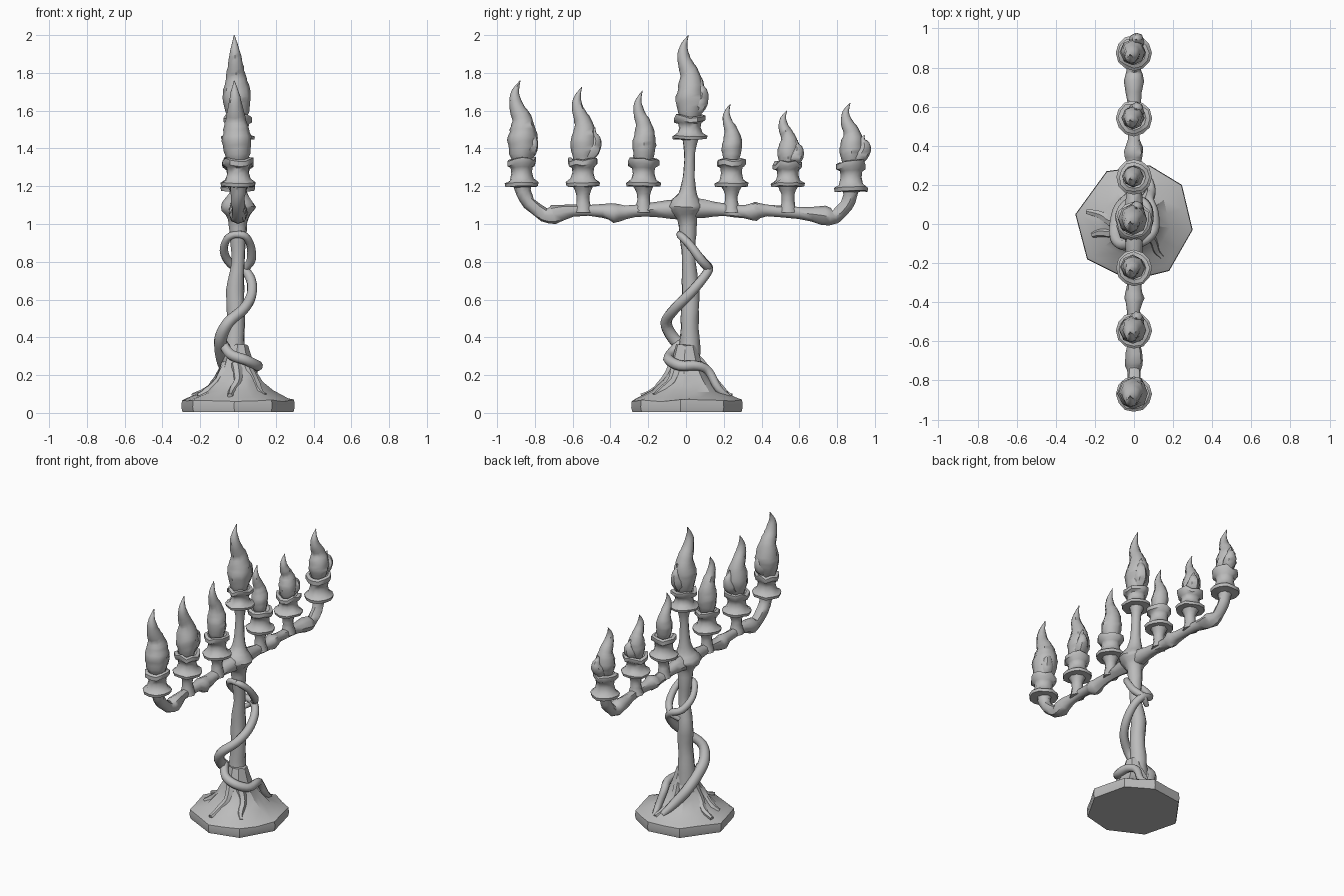
import bpy, bmesh, math, random
from mathutils import Vector

random.seed(4)
if "Cube" in bpy.data.objects:
    bpy.data.objects.remove(bpy.data.objects["Cube"], do_unlink=True)

stone = bpy.data.materials.new("stone_grey")
stone.use_nodes = True
GREY = (0.5, 0.5, 0.5, 1)
stone.diffuse_color = GREY
stone.node_tree.nodes["Principled BSDF"].inputs["Base Color"].default_value = GREY


def loft(name, rings, angle=50):
    """Skin a list of equal-length rings and close both ends."""
    bm = bmesh.new()
    loops = [[bm.verts.new(p) for p in ring] for ring in rings]
    n = len(loops[0])
    for a, b in zip(loops, loops[1:]):
        for i in range(n):
            j = (i + 1) % n
            bm.faces.new((a[i], a[j], b[j], b[i]))
    bm.faces.new(loops[0][::-1])
    bm.faces.new(loops[-1])
    bmesh.ops.recalc_face_normals(bm, faces=bm.faces)
    mesh = bpy.data.meshes.new(name)
    bm.to_mesh(mesh)
    bm.free()
    mesh.materials.append(stone)
    obj = bpy.data.objects.new(name, mesh)
    bpy.context.collection.objects.link(obj)
    bpy.ops.object.select_all(action="DESELECT")
    obj.select_set(True)
    bpy.context.view_layer.objects.active = obj
    bpy.ops.object.shade_smooth_by_angle(angle=math.radians(angle))
    return obj


def spline(points, steps):
    """Catmull-Rom through points of any dimension."""
    pts = [Vector(p) for p in points]
    pts = [pts[0]] + pts + [pts[-1]]
    out = []
    for a, b, c, d in zip(pts, pts[1:], pts[2:], pts[3:]):
        for s in range(steps):
            t = s / steps
            out.append(b + (c - a) * t / 2 + (a * 2 - b * 5 + c * 4 - d) * t * t / 2
                       + (b * 3 - a - c * 3 + d) * t ** 3 / 2)
    return out + [pts[-1]]


def tube(name, points, steps=4, sides=8, lump=0.0):
    """Tapered tube; each point is x, y, z, radius."""
    path = spline(points, steps)
    rings, normal = [], None
    for i, p in enumerate(path):
        ahead = path[min(i + 1, len(path) - 1)].xyz
        tangent = (ahead - path[max(i - 1, 0)].xyz).normalized()
        if normal is None:
            normal = tangent.orthogonal()
        normal = (normal - tangent * normal.dot(tangent)).normalized()
        side = tangent.cross(normal)
        ring = []
        for k in range(sides):
            a = math.tau * k / sides
            r = max(p.w, 0.002) * (1 + random.uniform(-lump, lump))
            ring.append(p.xyz + (normal * math.cos(a) + side * math.sin(a)) * r)
        rings.append(ring)
    return loft(name, rings)


def cup(name, y, z, height):
    """Candle holder with a wide drip dish and a wavy melted rim."""
    profile = [(.035, -.05, 0), (.05, -.02, 0), (.088, 0, .1), (.092, .13, .1),
               (.066, .25, .2), (.056, .5, .1), (.06, .7, .1), (.08, .82, .3),
               (.08, 1, .3), (.06, 1.03, .2), (.045, .9, .1), (.01, .88, 0)]
    wave = [random.uniform(-1, 1) for _ in range(12)]
    rings = []
    for r, h, w in profile:
        rings.append([(r * (1 + .25 * w * wave[k]) * math.cos(math.tau * k / 12),
                       y + r * (1 + .25 * w * wave[k]) * math.sin(math.tau * k / 12),
                       z + h * height + .05 * w * wave[(k + 5) % 12]) for k in range(12)])
    loft(name, rings)


def flame(name, y, z, tip, width, lick):
    """S-shaped flame with an optional side lick, given as (y offset, height)."""
    shape = [(0, 0, .6), (.12, 0, .9), (.28, .05, 1.08), (.42, .1, .95), (.55, 0, .72),
             (.68, -.35, .55), (.8, -.5, .4), (.9, -.4, .22), (1, -.1, .02)]
    h = tip - z
    tube(name, [(-.02 * t, y + dy * width, z + h * t, r * width) for t, dy, r in shape],
         3, 8, .06)
    if lick:
        dy, top = lick
        tube(name + "_lick", [(0, y, z + .02, .03), (.01, y + dy * .75, z + top * .4, .042),
                              (.015, y + dy * 1.05, z + top * .65, .03),
                              (.01, y + dy * .85, z + top * .85, .016),
                              (.01, y + dy, z + top, .002)], 3, 7, .06)


# Base slab rising into a root mound
outline = [(.3, -.03), (.245, .2), (.08, .3), (-.14, .27), (-.3, .05),
           (-.24, -.18), (-.02, -.29), (.18, -.24)]
dense = []
for a, b in zip(outline, outline[1:] + outline[:1]):
    dense += [Vector(a), (Vector(a) + Vector(b)) / 2]
layers = [(.98, .005), (1, .03), (.99, .065), (.9, .08), (.62, .115), (.44, .17),
          (.31, .23), (.24, .3), (.18, .36)]
loft("base", [[(p.x * s, p.y * s, z + random.uniform(-.006, .006) * (z > .03)) for p in dense]
              for s, z in layers], 30)

# Trunk, hub and upper stem
tube("trunk", [(-.01, .01, .2, .075), (-.02, .02, .35, .055), (-.01, .02, .5, .048),
               (-.015, .025, .65, .048), (0, .015, .8, .036), (0, .01, .95, .045),
               (0, .005, 1.03, .055), (0, 0, 1.09, .095), (0, .01, 1.16, .05),
               (0, .015, 1.25, .032), (0, .02, 1.38, .03), (0, .025, 1.47, .05)], 3, 10, .05)

# Arms with gnarled knots
arms = {
    "right": [(0, .02, 1.08, .06), (0, -.09, 1.08, .048), (0, -.2, 1.075, .034),
              (0, -.32, 1.065, .036), (0, -.38, 1.06, .052), (0, -.44, 1.07, .034),
              (0, -.6, 1.07, .032), (0, -.7, 1.05, .05), (0, -.75, 1.05, .036),
              (0, -.83, 1.11, .036), (0, -.86, 1.17, .04), (0, -.865, 1.22, .05)],
    "left": [(0, -.02, 1.08, .06), (0, .09, 1.08, .048), (0, .2, 1.075, .034),
             (0, .31, 1.065, .036), (0, .37, 1.07, .05), (0, .43, 1.07, .032),
             (0, .6, 1.06, .032), (0, .73, 1.045, .048), (0, .79, 1.04, .036),
             (0, .85, 1.1, .036), (0, .87, 1.15, .036), (0, .875, 1.2, .05)],
}
for side, path in arms.items():
    tube(side + "_arm", path, 2, 8, .1)

# Candle holders, short stems and flames
# y, dish height, rim height, flame tip, flame width, side lick
candles = [
    (-.87, 1.2, 1.345, 1.76, .072, (.055, .19)),
    (-.545, 1.2, 1.34, 1.725, .064, (.065, .2)),
    (-.225, 1.2, 1.34, 1.705, .058, None),
    (.02, 1.45, 1.57, 2.0, .07, (.065, .23)),
    (.24, 1.2, 1.345, 1.635, .05, None),
    (.54, 1.2, 1.325, 1.6, .054, (.05, .15)),
    (.875, 1.175, 1.33, 1.64, .06, (.07, .17)),
]
for i, (y, dish, rim, tip, width, lick) in enumerate(candles, 1):
    cup(f"candle_holder_{i}", y, dish, rim - dish)
    flame(f"flame_{i}", y, rim - .03, tip, width, lick)
    if .1 < abs(y) < .7:
        tube(f"holder_stem_{i}", [(0, y, 1.06, .048), (0, y, 1.11, .036),
                                  (0, y, 1.16, .036), (0, y, 1.21, .06)], 3, 8, .06)

# Vines winding around the trunk
tube("long_vine", [(.02, -.035, .95, .015), (-.05, -.02, .93, .02), (-.075, .04, .86, .022),
                   (-.04, .1, .79, .024), (.03, .12, .76, .024), (.07, .08, .7, .026),
                   (.07, .01, .62, .028), (.03, -.06, .55, .028), (-.05, -.105, .48, .03),
                   (-.09, -.07, .4, .034), (-.09, 0, .33, .036), (-.07, .08, .25, .034),
                   (-.02, .14, .17, .03), (.03, .21, .1, .02)], 4, 8)
tube("short_vine", [(-.04, -.03, .94, .014), (.03, -.03, .94, .02), (.065, .02, .89, .022),
                    (.07, .08, .81, .024), (.03, .12, .76, .022), (-.02, .1, .72, .014)], 4, 8)
tube("low_vine", [(-.08, -.03, .37, .025), (-.04, -.08, .31, .028), (.04, -.09, .28, .028),
                  (.1, -.03, .25, .028), (.1, .06, .25, .026), (.08, .12, .22, .024),
                  (.09, .17, .13, .022), (.08, .23, .08, .015)], 4, 8)

# Roots spreading over the mound
for i, (deg, reach) in enumerate([(-100, .24), (165, .25), (195, .22), (75, .25), (-50, .22)], 1):
    c, s = math.cos(math.radians(deg)), math.sin(math.radians(deg))
    tube(f"root_{i}", [(c * .06, s * .06, .26, .03), (c * .11 - s * .02, s * .11 + c * .02, .17, .026),
                       (c * .17, s * .17, .115, .022),
                       (c * reach, s * reach, .09, .014)], 3, 6, .1)
